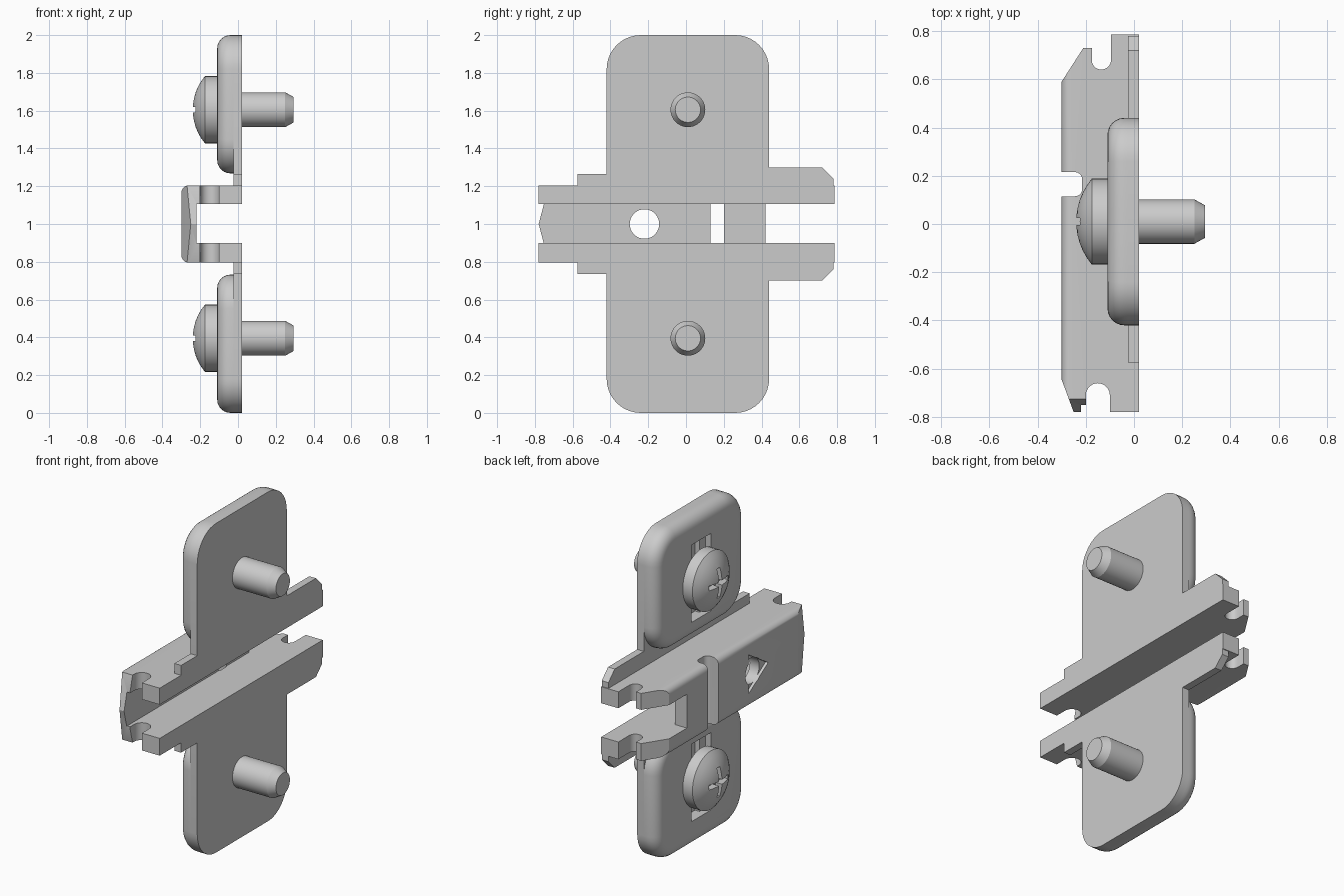
import bpy, bmesh, math

if "Cube" in bpy.data.objects:
    bpy.data.objects.remove(bpy.data.objects["Cube"])

AX = {'x': lambda u, v, w: (w, u, v),
      'y': lambda u, v, w: (u, w, v),
      'z': lambda u, v, w: (u, v, w)}


def finish(bm, name):
    bmesh.ops.recalc_face_normals(bm, faces=bm.faces)
    me = bpy.data.meshes.new(name)
    bm.to_mesh(me)
    bm.free()
    ob = bpy.data.objects.new(name, me)
    bpy.context.collection.objects.link(ob)
    return ob


def prism(name, pts, axis, a, b, fillet=0.0):
    """Extrude a 2D outline along an axis; optional fillet round the 'a' end."""
    bm = bmesh.new()
    lo = [bm.verts.new(AX[axis](u, v, a)) for u, v in pts]
    hi = [bm.verts.new(AX[axis](u, v, b)) for u, v in pts]
    cap = bm.faces.new(lo)
    bm.faces.new(hi[::-1])
    n = len(pts)
    for i in range(n):
        j = (i + 1) % n
        bm.faces.new((lo[i], hi[i], hi[j], lo[j]))
    bmesh.ops.recalc_face_normals(bm, faces=bm.faces)
    if fillet:
        bmesh.ops.bevel(bm, geom=list(cap.edges), offset=fillet, segments=6,
                        profile=0.5, affect='EDGES')
    return finish(bm, name)


def arc(cu, cv, r, a0, a1, n=10):
    return [(cu + r * math.cos(math.radians(a0 + (a1 - a0) * i / n)),
             cv + r * math.sin(math.radians(a0 + (a1 - a0) * i / n))) for i in range(n + 1)]


def rect(u0, v0, u1, v1):
    return [(u0, v0), (u1, v0), (u1, v1), (u0, v1)]


def rrect(u0, v0, u1, v1, r):
    return (arc(u0 + r, v0 + r, r, 180, 270) + arc(u1 - r, v0 + r, r, 270, 360)
            + arc(u1 - r, v1 - r, r, 0, 90) + arc(u0 + r, v1 - r, r, 90, 180))


def boolean(ob, cutter, op='DIFFERENCE'):
    m = ob.modifiers.new('cut', 'BOOLEAN')
    m.operation, m.object, m.solver = op, cutter, 'EXACT'
    bpy.context.view_layer.objects.active = ob
    bpy.ops.object.modifier_apply(modifier=m.name)
    bpy.data.objects.remove(cutter)


def lathe(name, prof, cy, cz, n=40):
    """Revolve (x, radius) points around an axis parallel to x."""
    bm = bmesh.new()
    rings = []
    for x, r in prof:
        rings.append([bm.verts.new((x, cy + r * math.cos(2 * math.pi * i / n),
                                    cz + r * math.sin(2 * math.pi * i / n))) for i in range(n)])
    for p, q in zip(rings, rings[1:]):
        for i in range(n):
            j = (i + 1) % n
            bm.faces.new((p[i], p[j], q[j], q[i]))
    bm.faces.new(rings[0])
    bm.faces.new(rings[-1])
    return finish(bm, name)


# channel rail: rounded section trimmed to the side profile
section = ([(0.02, 0.795), (0.02, 1.205)] + arc(-0.26, 1.165, 0.04, 90, 180, 6)
           + arc(-0.26, 0.835, 0.04, 180, 270, 6))
rail = prism('channel_rail', section, 'y', -0.9, 0.9)
side = ([(0.1, -0.78), (-0.10, -0.78)] + arc(-0.15, -0.71, 0.05, 0, 180)
        + [(-0.20, -0.75), (-0.22, -0.75), (-0.22, -0.78), (-0.25, -0.78), (-0.30, -0.645),
           (-0.35, -0.645), (-0.35, 0.512), (-0.21, 0.73), (-0.175, 0.73)]
        + arc(-0.135, 0.68, 0.04, 180, 360) + [(-0.095, 0.785), (0.1, 0.785)])
boolean(rail, prism('trim', side, 'z', 0.5, 1.5), 'INTERSECT')
# inside of the channel, open end, cross notch
boolean(rail, prism('cut', rect(-0.22, 0.9, 0.1, 1.105), 'y', -1, 1))
boolean(rail, prism('cut', rect(0.42, 0.9, 1.0, 1.105), 'x', -0.5, 0.1))
boolean(rail, prism('cut', rrect(-0.40, 0.115, -0.215, 0.215, 0.03), 'z', 0.5, 1.5))
# pointed front tip
for s in (-1, 1):
    tip = [(-0.78, 1.0), (-0.717, 1 + s * 0.24), (-0.9, 1 + s * 0.24), (-0.9, 1.0)]
    boolean(rail, prism('cut', tip, 'x', -0.4, -0.19))
# screw hole with shallow arrow recess
boolean(rail, prism('cut', [(-0.17, 1.12), (-0.36, 1.0), (-0.17, 0.88)], 'x', -0.4, -0.283))
boolean(rail, prism('cut', arc(-0.22, 1.0, 0.078, 0, 350, 35), 'x', -0.4, -0.1))
parts = [rail]

for s, tag in ((1, 'upper'), (-1, 'lower')):
    def flip(pts):
        return [(u, 1 + s * v) for u, v in pts]

    # flat base sheet with stepped flanges
    outline = ([(-0.575, 0.205), (0.78, 0.205), (0.78, 0.24), (0.72, 0.30), (0.44, 0.30)]
               + arc(0.26, 0.82, 0.18, 0, 90) + arc(-0.24, 0.82, 0.18, 90, 180)
               + [(-0.42, 0.265), (-0.575, 0.265)])
    base = prism(tag + '_base_sheet', flip(outline), 'x', -0.025, 0.02)

    # raised pad with filleted rim and stepped slot
    pad = prism(tag + '_raised_pad', flip(rrect(-0.42, 0.268, 0.44, 1.0, 0.18)),
                'x', -0.11, -0.025, fillet=0.07)
    boolean(pad, prism('cut', flip(rect(-0.085, 0.37, 0.105, 0.84)), 'x', -0.2, -0.07))
    boolean(pad, prism('cut', flip(rect(-0.03, 0.37, 0.05, 0.84)), 'x', -0.2, -0.04))

    # domed screw with cross recess
    R = 0.276
    dome = [(-0.24 + R - math.sqrt(R * R - r * r), r)
            for r in (0.01, 0.03, 0.06, 0.09, 0.12, 0.15, 0.178)]
    cz = 1 + s * 0.605
    screw = lathe(tag + '_screw', dome + [(-0.11, 0.178), (-0.11, 0.092), (0.25, 0.092),
                                          (0.295, 0.067)], 0.01, cz)
    for a, b in ((0.09, 0.014), (0.014, 0.09)):
        boolean(screw, prism('cut', rect(0.01 - a, cz - b, 0.01 + a, cz + b), 'x', -0.3, -0.195))
    parts += [base, pad, screw]

# smooth curved faces, keep edges crisp
bpy.ops.object.select_all(action='DESELECT')
for ob in parts:
    ob.select_set(True)
bpy.context.view_layer.objects.active = rail
bpy.ops.object.shade_smooth_by_angle(angle=math.radians(25))
